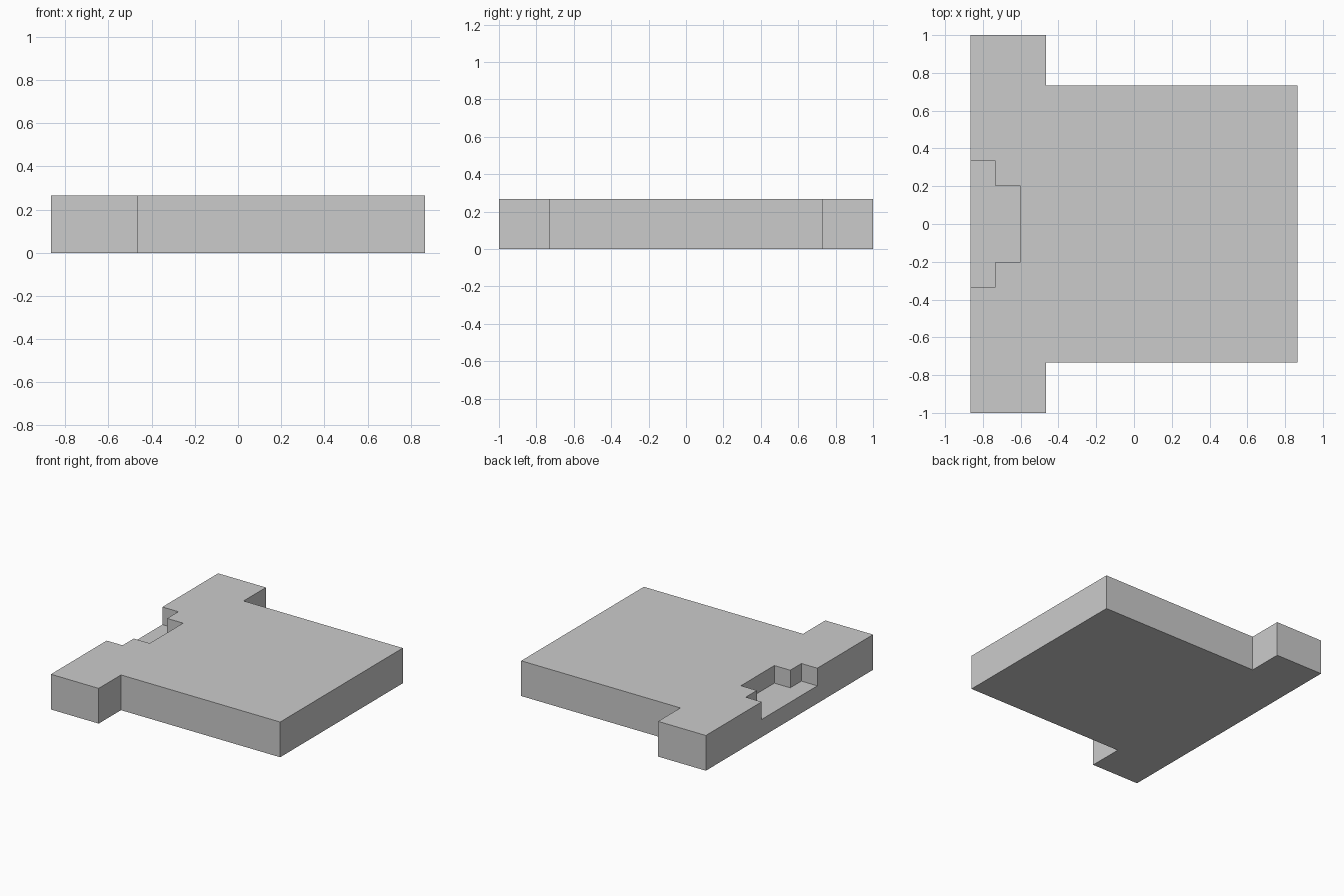
import bpy, bmesh

if "Cube" in bpy.data.objects:
    bpy.data.objects.remove(bpy.data.objects["Cube"])

U = 1 / 15          # grid module of the part
HEIGHT = 4 * U


def prism(name, half_profile, z0, z1):
    """Extrude a half outline (y >= 0), mirrored across the x axis, from z0 to z1."""
    outline = half_profile + [(x, -y) for x, y in reversed(half_profile)]
    bm = bmesh.new()
    base = bm.faces.new([bm.verts.new((x, y, z0)) for x, y in outline])
    top = bmesh.ops.extrude_face_region(bm, geom=[base])["geom"]
    verts = [v for v in top if isinstance(v, bmesh.types.BMVert)]
    bmesh.ops.translate(bm, verts=verts, vec=(0, 0, z1 - z0))
    bmesh.ops.recalc_face_normals(bm, faces=bm.faces)
    mesh = bpy.data.meshes.new(name)
    bm.to_mesh(mesh)
    bm.free()
    obj = bpy.data.objects.new(name, mesh)
    bpy.context.collection.objects.link(obj)
    return obj


# T-shaped plate: wide bar on the left, square body on the right
plate = prism("plate", [(13 * U, 11 * U), (-7 * U, 11 * U),
                        (-7 * U, 15 * U), (-13 * U, 15 * U)], 0, HEIGHT)

# Stepped recess, half the plate deep, open to the top and the left side
cutter = prism("recess_cutter", [(-9 * U, 3 * U), (-11 * U, 3 * U),
                                 (-11 * U, 5 * U), (-14 * U, 5 * U)],
               HEIGHT / 2, HEIGHT + U)
cutter.hide_render = True
cutter.hide_viewport = True

recess = plate.modifiers.new("recess", 'BOOLEAN')
recess.operation = 'DIFFERENCE'
recess.solver = 'EXACT'
recess.object = cutter

# Bake the recess and drop the cutter
bpy.context.view_layer.objects.active = plate
plate.select_set(True)
bpy.ops.object.modifier_apply(modifier=recess.name)
bpy.data.objects.remove(cutter)
